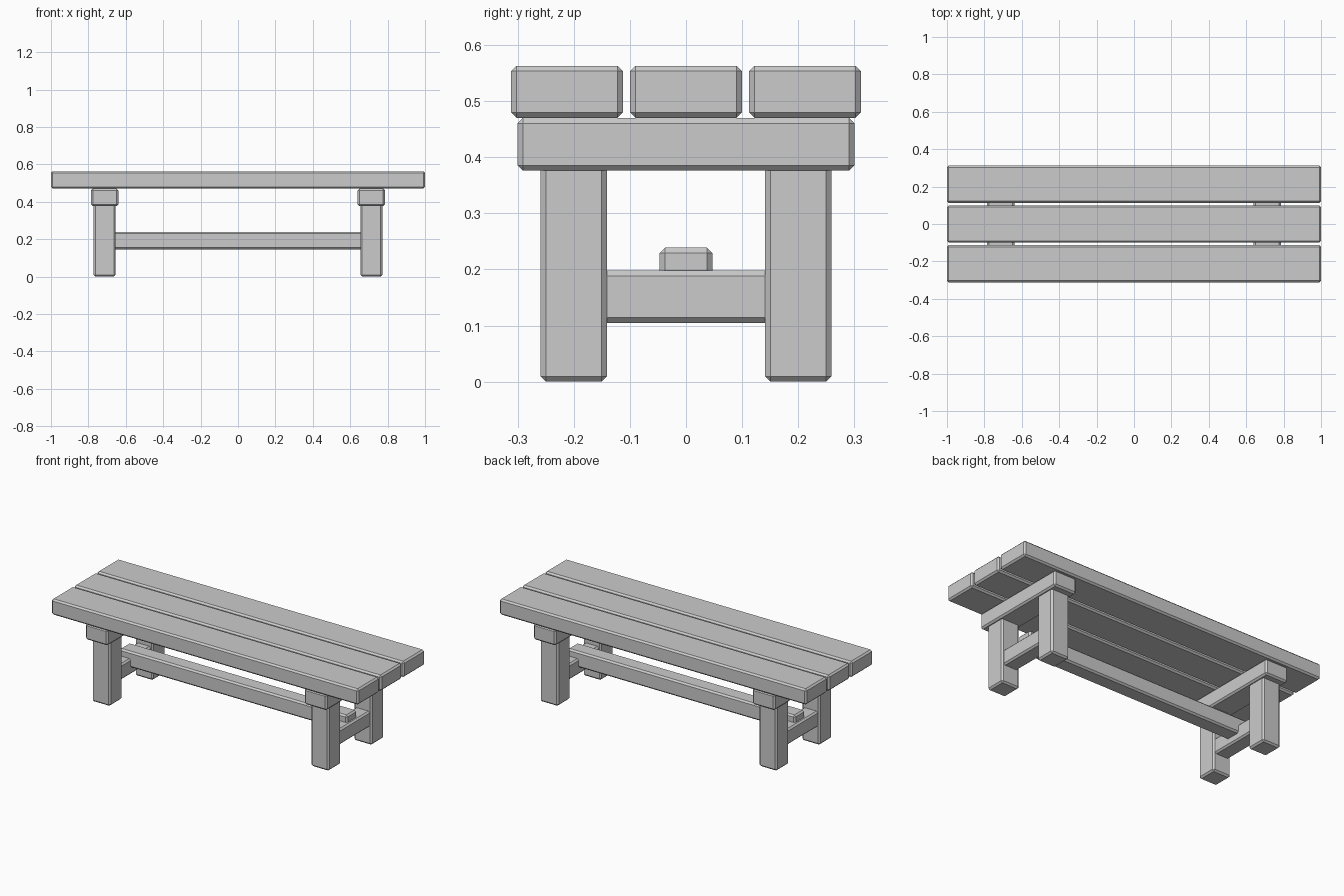
import bpy
import bmesh

if "Cube" in bpy.data.objects:
    bpy.data.objects.remove(bpy.data.objects["Cube"])

CHAMFER = 0.0095


def beam(name, x, y, z):
    """Chamfered timber spanning the (min, max) ranges given per axis."""
    bm = bmesh.new()
    bmesh.ops.create_cube(bm, size=1)
    for v in bm.verts:
        for i, (lo, hi) in enumerate((x, y, z)):
            v.co[i] = lo if v.co[i] < 0 else hi
    bmesh.ops.bevel(bm, geom=bm.edges[:], offset=CHAMFER, segments=1,
                    affect='EDGES', profile=0.5)
    mesh = bpy.data.meshes.new(name)
    bm.to_mesh(mesh)
    bm.free()
    obj = bpy.data.objects.new(name, mesh)
    bpy.context.collection.objects.link(obj)
    return obj


def around(centre, width):
    return (centre - width / 2, centre + width / 2)


# Three seat planks
for label, y in (("front", -0.212), ("middle", 0), ("back", 0.212)):
    beam(f"{label}_seat_plank", (-1, 1), around(y, 0.199), (0.47, 0.563))

# Two trestle ends: cross beam, stretcher and a pair of legs
for side, x in (("left", -0.713), ("right", 0.713)):
    beam(f"{side}_cross_beam", around(x, 0.146), (-0.3, 0.3), (0.376, 0.47))
    beam(f"{side}_stretcher", around(x, 0.094), (-0.17, 0.17), (0.105, 0.198))
    for label, y in (("front", -0.2), ("back", 0.2)):
        beam(f"{side}_{label}_leg", around(x, 0.117), around(y, 0.118), (0, 0.40))

# Long rail joining the two stretchers
beam("long_rail", (-0.742, 0.742), around(0, 0.094), (0.145, 0.239))
